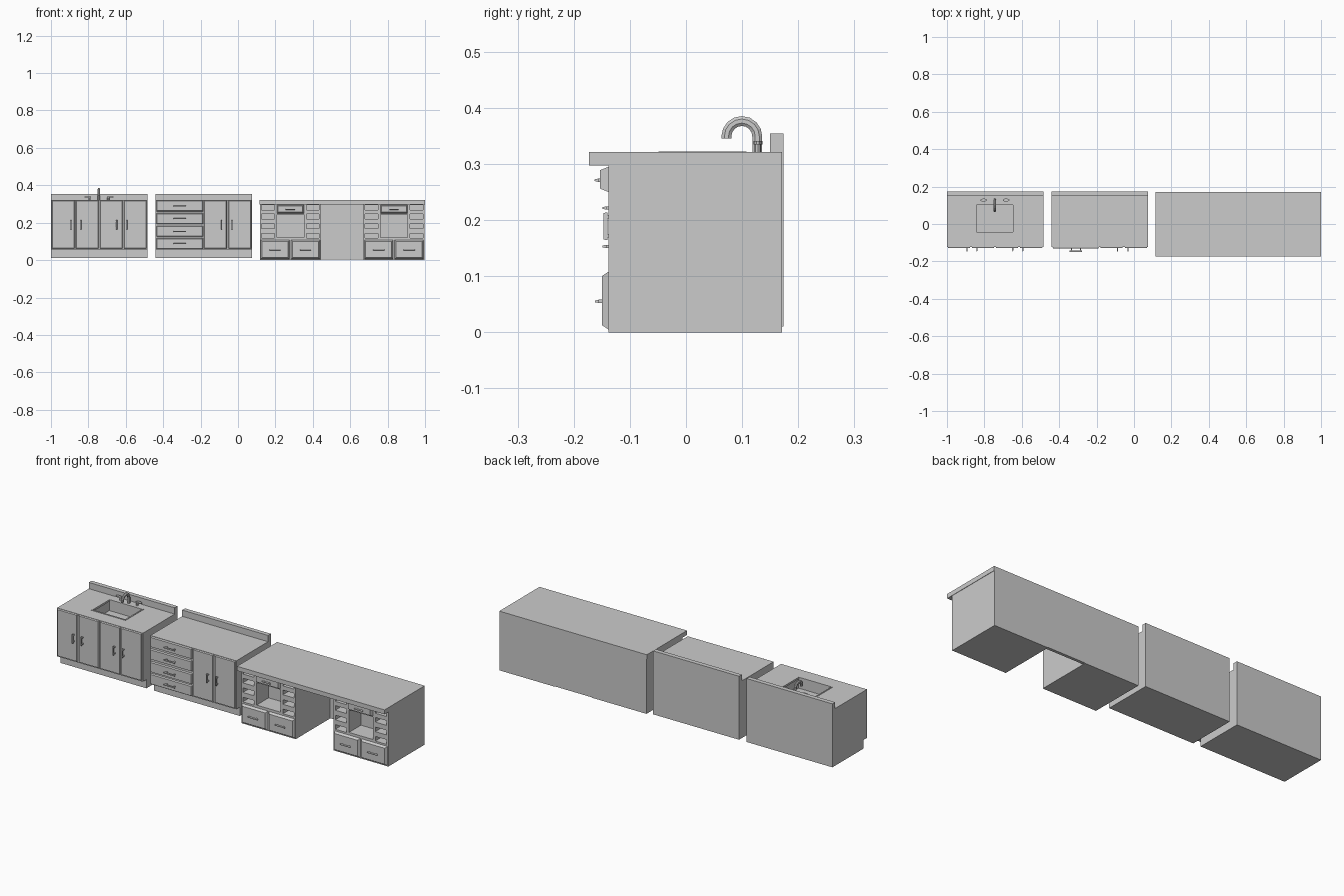
import bpy, bmesh, math
from mathutils import Vector

if "Cube" in bpy.data.objects:
    bpy.data.objects.remove(bpy.data.objects["Cube"])


def box(name, x0, x1, y0, y1, z0, z1, inset=0.0):
    """Box from its limits; inset shrinks the front (-y) face into a chamfered front."""
    bm = bmesh.new()
    bmesh.ops.create_cube(bm, size=1)
    cx, cz = (x0 + x1) / 2, (z0 + z1) / 2
    for v in bm.verts:
        front = v.co.y < 0
        x = x1 if v.co.x > 0 else x0
        z = z1 if v.co.z > 0 else z0
        if front:
            x += inset if x < cx else -inset
            z += inset if z < cz else -inset
        v.co = Vector((x, y0 if front else y1, z))
    me = bpy.data.meshes.new(name)
    bm.to_mesh(me)
    bm.free()
    ob = bpy.data.objects.new(name, me)
    bpy.context.collection.objects.link(ob)
    return ob


def carve(ob, *limits):
    """Cut a box-shaped hollow out of a part."""
    cutter = box("cutter", *limits)
    cutter.hide_render = True
    m = ob.modifiers.new("hollow", 'BOOLEAN')
    m.object, m.operation, m.solver = cutter, 'DIFFERENCE', 'EXACT'
    bpy.context.view_layer.objects.active = ob
    bpy.ops.object.modifier_apply(modifier=m.name)
    bpy.data.objects.remove(cutter)


def handle(name, x, z, y, length, vertical=False, reach=0.018):
    """Bar handle on two posts in front of the surface at y."""
    h, t = length / 2, 0.003
    dx, dz = (t, h) if vertical else (h, t)
    box(name + "_bar", x - dx, x + dx, y - reach, y - reach + 0.007, z - dz, z + dz, 0.0015)
    for s in (-1, 1):
        px = x if vertical else x + s * (h - 0.01)
        pz = z + s * (h - 0.008) if vertical else z
        box(name + "_post", px - t, px + t, y - reach + 0.006, y + 0.002, pz - t, pz + t)


def cylinder(name, loc, r, depth, sides=12):
    bpy.ops.mesh.primitive_cylinder_add(vertices=sides, radius=r, depth=depth, location=loc)
    bpy.context.object.name = name
    return bpy.context.object


FRONT, FACE, BACK, TOP = -0.122, -0.129, 0.174, 0.32


def cabinet(name, x0, x1):
    """Base cabinet with recessed toe kick and backsplash."""
    body = box(name + "_body", x0, x1, FRONT, BACK, 0.057, TOP)
    box(name + "_toe_kick", x0, x1, FRONT + 0.03, BACK, 0.01, 0.057)
    box(name + "_backsplash", x0, x1, 0.15, BACK, TOP, 0.354)
    return body


def door(name, x0, x1, handle_x):
    box(name, x0, x1, FACE, FRONT, 0.062, 0.318, 0.003)
    handle(name + "_handle", handle_x, 0.189, FACE, 0.05, True)


# sink cabinet with four doors
sink_body = cabinet("sink_cabinet", -1.0, -0.485)
for i, hx in enumerate((-0.893, -0.84, -0.648, -0.594)):
    x = -0.996 + i * 0.1285
    door("sink_door", x, x + 0.121, hx)

# sink basin, rim and drain
SX0, SX1, SY0, SY1 = -0.845, -0.643, -0.046, 0.105
carve(sink_body, SX0, SX1, SY0, SY1, 0.26, 0.4)
rim = box("sink_rim", SX0 - 0.003, SX1 + 0.003, SY0 - 0.003, SY1 + 0.003, 0.312, 0.322)
carve(rim, SX0 + 0.004, SX1 - 0.004, SY0 + 0.004, SY1 - 0.004, 0.3, 0.4)
cylinder("drain", (-0.744, 0.03, 0.261), 0.012, 0.004)

# faucet: bent low-poly tube
path = [(0.127, 0.318), (0.127, 0.335)]
path += [(0.0995 + 0.0275 * math.cos(a), 0.349 + 0.0275 * math.sin(a))
         for a in (math.pi * k / 8 for k in range(9))]
path.append((0.072, 0.345))
bm = bmesh.new()
rings, SIDES = [], 8
for i, (y, z) in enumerate(path):
    p, q = path[max(i - 1, 0)], path[min(i + 1, len(path) - 1)]
    t = Vector((0, q[0] - p[0], q[1] - p[1])).normalized()
    n = Vector((0, -t.z, t.y))
    ring = []
    for k in range(SIDES):
        a = 2 * math.pi * (k + 0.5) / SIDES
        ring.append(bm.verts.new(Vector((-0.744, y, z)) + n * 0.0095 * math.cos(a)
                                 + Vector((0.007 * math.sin(a), 0, 0))))
    rings.append(ring)
for a, b in zip(rings, rings[1:]):
    for k in range(SIDES):
        j = (k + 1) % SIDES
        bm.faces.new((a[k], a[j], b[j], b[k]))
bm.faces.new(rings[0])
bm.faces.new(rings[-1])
bmesh.ops.recalc_face_normals(bm, faces=bm.faces)
me = bpy.data.meshes.new("faucet")
bm.to_mesh(me)
bm.free()
bpy.context.collection.objects.link(bpy.data.objects.new("faucet", me))

# tap levers either side of the faucet
for s in (-1, 1):
    cylinder("tap_stem", (-0.744 + s * 0.05, 0.128, 0.328), 0.006, 0.018, 8)
    lever = cylinder("tap_lever", (-0.744 + s * 0.06, 0.128, 0.338), 0.008, 0.006, 10)
    lever.scale.x = 2.3

# drawer cabinet with four drawers and two doors
cabinet("drawer_cabinet", -0.44, 0.075)
for zc in (0.289, 0.2215, 0.153, 0.088):
    box("cabinet_drawer", -0.436, -0.187, FACE - 0.002, FRONT, zc - 0.028, zc + 0.029, 0.003)
    handle("cabinet_drawer_handle", -0.311, zc, FACE - 0.002, 0.068)
door("cabinet_door_left", -0.181, -0.06, -0.088)
door("cabinet_door_right", -0.05, 0.071, -0.032)

# desk counter and knee-space back panel
box("desk_counter", 0.115, 1.0, -0.173, 0.171, 0.297, 0.321)
box("desk_back_panel", 0.44, 0.67, 0.155, 0.171, 0.002, 0.298)

# desk pedestals with cubbies and drawers
DF = -0.138
for x0, x1 in ((0.117, 0.443), (0.67, 0.998)):
    c = (x0 + x1) / 2
    ped = box("pedestal", x0, x1, DF, 0.171, 0.0, 0.298)
    carve(ped, c - 0.072, c + 0.072, -0.2, -0.035, 0.122, 0.244)
    for s in (-1, 1):
        a, b = sorted((c + s * 0.086, c + s * 0.154))
        for zc in (0.281, 0.233, 0.181, 0.13):
            carve(ped, a, b, -0.2, -0.035, zc - 0.0125, zc + 0.0125)
        a, b = sorted((c + s * 0.004, c + s * 0.159))
        box("pedestal_drawer", a, b, -0.15, DF, 0.005, 0.108, 0.008)
        handle("pedestal_drawer_handle", (a + b) / 2, 0.055, -0.15, 0.06, reach=0.012)
    box("top_drawer", c - 0.072, c + 0.072, -0.153, DF, 0.25, 0.295, 0.006)
    handle("top_drawer_handle", c, 0.271, -0.153, 0.05, reach=0.01)
